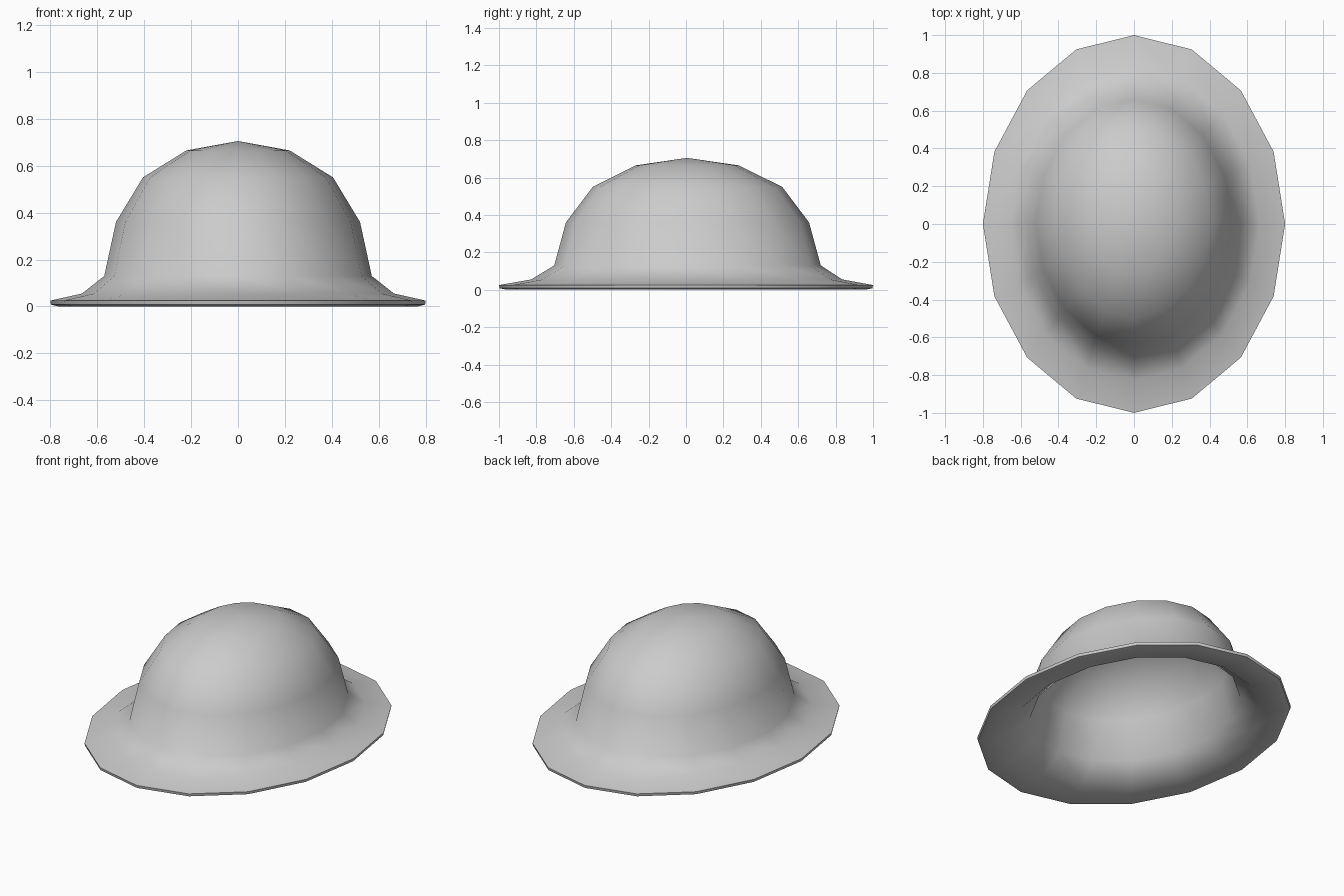
import bpy, bmesh
from math import sin, cos, tau, radians

if "Cube" in bpy.data.objects:
    bpy.data.objects.remove(bpy.data.objects["Cube"])

SIDES = 16
# (x radius, z, y shift), from outer crown, round the rim, to the inner crown
PROFILE = [
    (0.22, 0.665, .006), (0.405, 0.55, .008), (0.52, 0.36, .008), (0.57, 0.13, .008),
    (0.665, 0.055, .004), (0.80, 0.025, 0), (0.797, 0.008, 0), (0.765, 0.0, 0),
    (0.63, 0.033, .004), (0.535, 0.12, .008), (0.487, 0.35, .008), (0.38, 0.52, .008),
    (0.205, 0.63, .006),
]

# Hat shell: elliptical lathe with a pole at each end
bm = bmesh.new()
top = bm.verts.new((0, 0.005, 0.705))
inner_top = bm.verts.new((0, 0.005, 0.668))
rings = [[bm.verts.new((r * cos(tau * i / SIDES), 1.25 * r * sin(tau * i / SIDES) + dy, z))
          for i in range(SIDES)] for r, z, dy in PROFILE]
for i in range(SIDES):
    j = (i + 1) % SIDES
    bm.faces.new((top, rings[0][i], rings[0][j]))
    bm.faces.new((inner_top, rings[-1][j], rings[-1][i]))
    for a, b in zip(rings, rings[1:]):
        bm.faces.new((a[i], b[i], b[j], a[j]))
bmesh.ops.recalc_face_normals(bm, faces=bm.faces)

mesh = bpy.data.meshes.new("brimmed_hat")
bm.to_mesh(mesh)
bm.free()
hat = bpy.data.objects.new("brimmed_hat", mesh)
bpy.context.collection.objects.link(hat)

# Smooth crown and brim, crisp rim edge
bpy.context.view_layer.objects.active = hat
hat.select_set(True)
bpy.ops.object.shade_smooth_by_angle(angle=radians(58))
